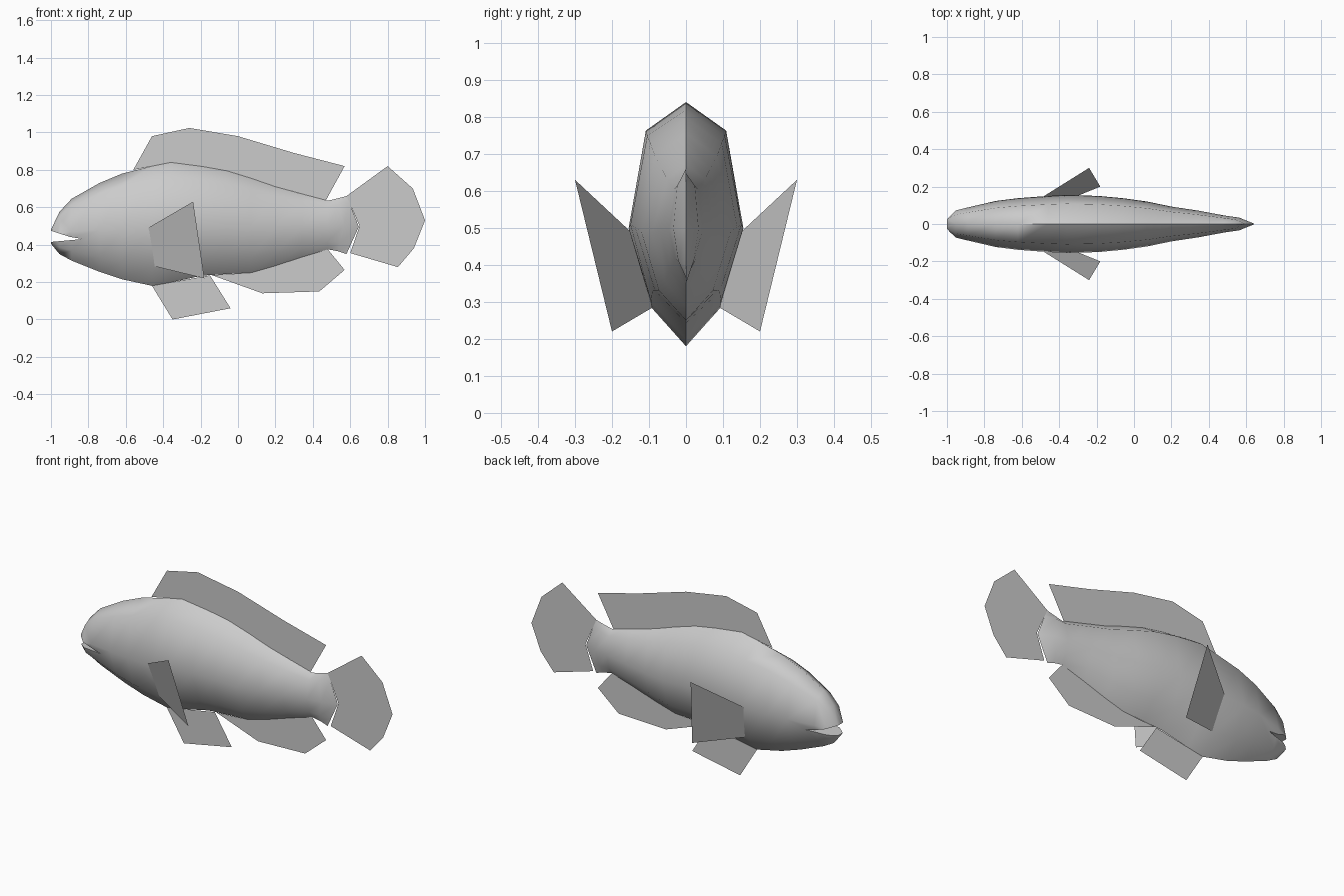
import bpy, bmesh, math

if "Cube" in bpy.data.objects:
    bpy.data.objects.remove(bpy.data.objects["Cube"])


def make_object(name, verts, faces):
    mesh = bpy.data.meshes.new(name)
    mesh.from_pydata(verts, [], faces)
    bm = bmesh.new()
    bm.from_mesh(mesh)
    bmesh.ops.remove_doubles(bm, verts=bm.verts, dist=1e-4)
    if len(faces) > 2:
        bmesh.ops.recalc_face_normals(bm, faces=bm.faces)
    for f in bm.faces:
        f.smooth = False
    bm.to_mesh(mesh)
    bm.free()
    obj = bpy.data.objects.new(name, mesh)
    bpy.context.collection.objects.link(obj)
    return obj


def flat_fin(name, outline):
    return make_object(name, [(x, 0, z) for x, z in outline],
                       [range(len(outline))])


# Body: eight-sided section lofted along x (x, bottom, top, half width)
section = [(0, 1), (.7, .88), (1, .47), (.61, .16),
           (0, 0), (-.61, .16), (-1, .47), (-.7, .88)]
stations = [(-1.0, .405, .48, .035), (-.955, .35, .575, .072),
            (-.89, .315, .645, .088), (-.74, .255, .73, .123),
            (-.62, .215, .78, .138), (-.46, .18, .82, .15),
            (-.36, .198, .84, .155), (-.19, .235, .818, .15),
            (-.06, .243, .795, .138), (.07, .25, .755, .12),
            (.2, .287, .71, .093), (.34, .333, .672, .072),
            (.48, .375, .635, .046), (.535, .365, .648, .034),
            (.58, .35, .66, 0)]
verts, faces = [], []
n = len(section)
for i, (x, lo, hi, w) in enumerate(stations):
    bow = .07 if i == len(stations) - 1 else .03 if i == len(stations) - 2 else 0
    for sy, sz in section:
        shift = bow * (1 - abs(2 * sz - 1))
        verts.append((x + shift, sy * w, lo + sz * (hi - lo)))
for i in range(len(stations) - 1):
    for j in range(n):
        k = (j + 1) % n
        faces.append((i * n + j, i * n + k, (i + 1) * n + k, (i + 1) * n + j))
faces.append(range(n))
body = make_object("body", verts, faces)
for p in body.data.polygons:
    p.use_smooth = True
body.data.set_sharp_from_angle(angle=math.radians(65))

# Open mouth: wedge cut from the snout
wedge = [(-1.05, .49), (-.9, .442), (-.83, .43), (-1.05, .41)]
m = len(wedge)
cutter = make_object(
    "mouth_cutter",
    [(x, y, z) for y in (-.3, .3) for x, z in wedge],
    [range(m), range(m, 2 * m)] +
    [(j, (j + 1) % m, m + (j + 1) % m, m + j) for j in range(m)])
cutter.hide_render = True
cutter.hide_set(True)
cut = body.modifiers.new("mouth", 'BOOLEAN')
cut.operation = 'DIFFERENCE'
cut.solver = 'EXACT'
cut.object = cutter

# Flat fins on the centre plane
flat_fin("dorsal_fin", [(-.56, .80), (-.46, .98), (-.26, 1.024), (0, .98),
                        (.3, .89), (.57, .82), (.47, .637), (.2, .71),
                        (-.09, .80), (-.36, .84)])
flat_fin("tail_fin", [(.58, .66), (.8, .82), (.935, .70), (1, .53),
                      (.94, .38), (.855, .28), (.6, .355), (.65, .5)])
flat_fin("anal_fin", [(-.14, .237), (.13, .14), (.435, .15), (.57, .265),
                      (.48, .375), (.34, .333), (.07, .25)])
flat_fin("pelvic_fin", [(-.46, .18), (-.35, 0), (-.04, .06), (-.15, .236)])

# Paired side fins flaring outwards
for side, s in (("right", -1), ("left", 1)):
    make_object("pectoral_fin_" + side,
                [(-.48, s * .15, .49), (-.24, s * .30, .63),
                 (-.18, s * .20, .22), (-.45, s * .09, .285)],
                [(0, 1, 2, 3)])
